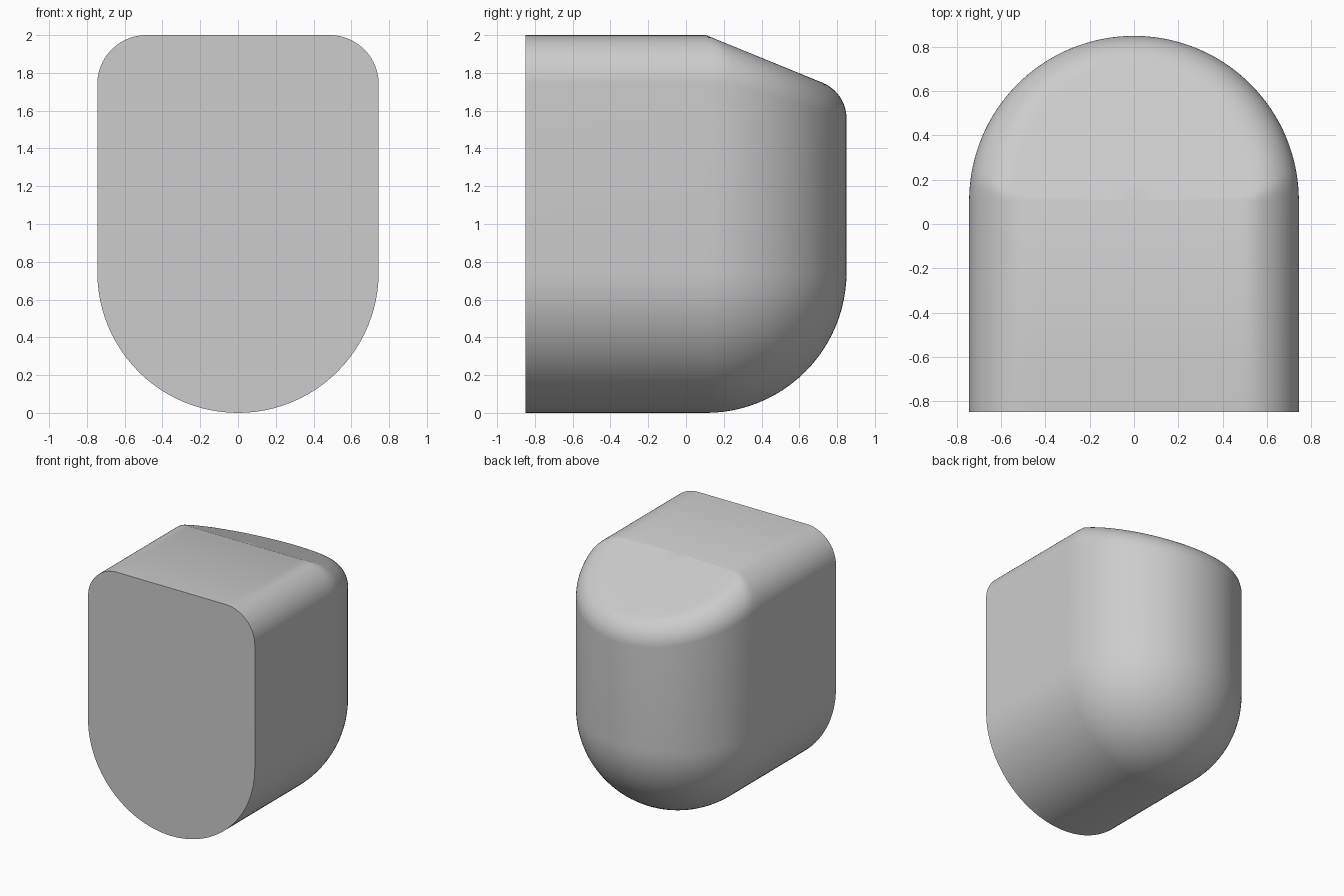
import bpy, bmesh
from math import sin, cos, pi, sqrt, atan

if "Cube" in bpy.data.objects:
    bpy.data.objects.remove(bpy.data.objects["Cube"])

R = 0.745          # half width, also the radius of the rounded back and bottom
Y0 = 0.105         # where the straight front block meets the rounded back
FRONT = -0.85
TOP = 2.0
RF = 0.26          # rounding of the long top edges
RB = 0.205         # rounding of the sloped top's rim
SLOPE = 0.408
TILT = atan(SLOPE)
STEPS = 64


def edge_height(s):
    """Height of the front block's top at distance s from the middle."""
    d = max(0.0, s - (R - RF))
    return TOP - RF + sqrt(max(0.0, RF * RF - d * d))


def rim_height(s, th):
    """Height of the sloped top with a rolled rim, in polar position."""
    x, y = s * cos(th), s * sin(th)
    inner = R - RB
    cy = y - RB * sin(TILT)
    reach = abs(x) if cy < 0 else sqrt(x * x + cy * cy)
    if reach <= inner:
        return TOP - SLOPE * y
    best = 0.0
    side = 1 if th <= pi / 2 else -1
    angles = [th] + [-0.4 + (pi + 0.8) * i / 240 for i in range(241)]
    for a in angles:
        bx, by = inner * cos(a), inner * sin(a)
        if by < 0:
            bx = inner * (1 if cos(a) > 0 else -1)
        d2 = (x - bx) ** 2 + (y - by) ** 2
        if d2 <= RB * RB + 1e-7:
            z = TOP - SLOPE * by - RB / cos(TILT) + sqrt(max(0.0, RB * RB - d2))
            best = max(best, z)
    return best


# Half profile: bottom quarter round, then the top from the rim to the middle
bottom = [(R * sin(pi / 2 * i / 24), R - R * cos(pi / 2 * i / 24)) for i in range(25)]
top_s = [R - RF * (1 - cos(pi / 2 * i / 20)) for i in range(21)]
top_s += [0.42, 0.32, 0.2, 0.1, 0.0]

bm = bmesh.new()


def block_row(side, y):
    pts = bottom + [(s, edge_height(s)) for s in top_s]
    return [bm.verts.new((side * s, y, z)) for s, z in pts]


def back_row(th):
    pts = bottom + [(s, min(edge_height(s), rim_height(s, th))) for s in top_s]
    return [bm.verts.new((s * cos(th), Y0 + s * sin(th), z)) for s, z in pts]


# Sweep: right side of the block, around the back, left side of the block
rows = [block_row(1, FRONT), block_row(1, Y0)]
rows += [back_row(pi * i / STEPS) for i in range(STEPS + 1)]
rows += [block_row(-1, Y0), block_row(-1, FRONT)]
for a, b in zip(rows, rows[1:]):
    for j in range(len(a) - 1):
        bm.faces.new((a[j], b[j], b[j + 1], a[j + 1]))

# Flat front face
bm.faces.new(rows[0] + rows[-1][::-1])

bmesh.ops.remove_doubles(bm, verts=bm.verts, dist=0.0002)
bmesh.ops.dissolve_degenerate(bm, edges=bm.edges, dist=0.0001)
bmesh.ops.recalc_face_normals(bm, faces=bm.faces)

mesh = bpy.data.meshes.new("rounded_body")
bm.to_mesh(mesh)
bm.free()
body = bpy.data.objects.new("rounded_body", mesh)
bpy.context.collection.objects.link(body)

grey = bpy.data.materials.new("light_grey")
grey.diffuse_color = (0.604, 0.604, 0.604, 1)
grey.use_nodes = True
grey.node_tree.nodes["Principled BSDF"].inputs["Base Color"].default_value = grey.diffuse_color
mesh.materials.append(grey)

bpy.context.view_layer.objects.active = body
body.select_set(True)
bpy.ops.object.shade_smooth_by_angle(angle=0.52)
